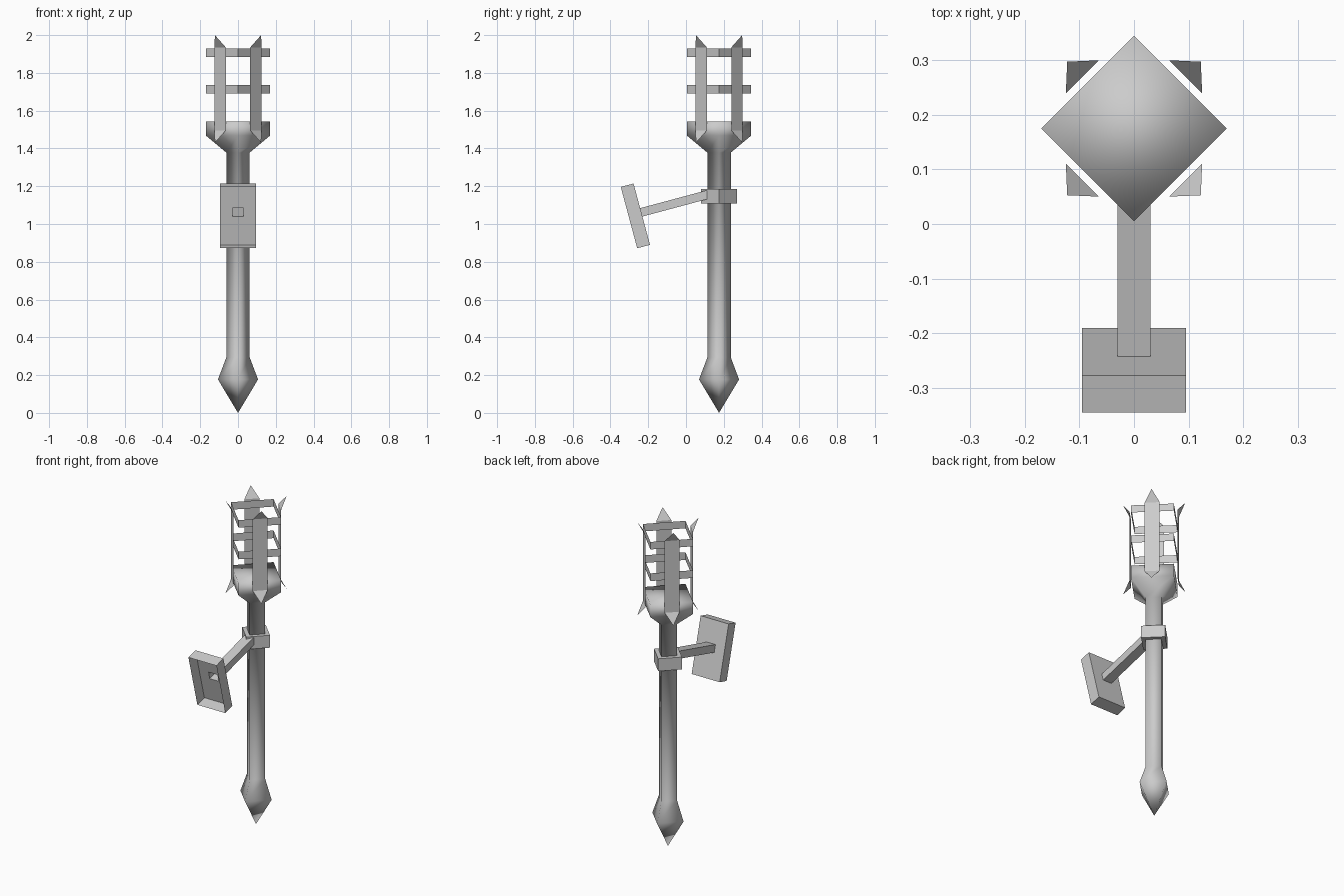
import bpy, bmesh
from math import radians, sin, cos, pi
from mathutils import Matrix, Vector

if "Cube" in bpy.data.objects:
    bpy.data.objects.remove(bpy.data.objects["Cube"])

AXIS_Y = 0.175


def add_mesh(name, bm, smooth=False):
    bmesh.ops.remove_doubles(bm, verts=bm.verts, dist=1e-5)
    bmesh.ops.recalc_face_normals(bm, faces=bm.faces)
    me = bpy.data.meshes.new(name)
    bm.to_mesh(me)
    bm.free()
    for p in me.polygons:
        p.use_smooth = smooth
    ob = bpy.data.objects.new(name, me)
    bpy.context.collection.objects.link(ob)
    return ob


def loft(name, sections, cap_start=False, cap_end=False, smooth=False):
    bm = bmesh.new()
    rings = [[bm.verts.new(p) for p in s] for s in sections]
    for a, b in zip(rings, rings[1:]):
        for i in range(4):
            j = (i + 1) % 4
            bm.faces.new((a[i], a[j], b[j], b[i]))
    if cap_start:
        bm.faces.new(rings[0])
    if cap_end:
        bm.faces.new(rings[-1])
    return add_mesh(name, bm, smooth)


def diamond(r, z):
    return [(r * cos(i * pi / 2), AXIS_Y + r * sin(i * pi / 2), z) for i in range(4)]


def rect(hx, y, hz, zc=0.0):
    return [(-hx, y, zc - hz), (hx, y, zc - hz), (hx, y, zc + hz), (-hx, y, zc + hz)]


# four-sided handle with pointed foot and cup
profile = [(0.0, 0.0), (0.106, 0.177), (0.062, 0.294), (0.062, 1.378),
           (0.17, 1.468), (0.17, 1.543)]
loft("torch_handle", [diamond(r, z) for r, z in profile], cap_end=True, smooth=True)

# thin cage bands
for n, (z0, z1) in enumerate([(1.69, 1.737), (1.884, 1.93)]):
    loft(f"cage_band_{n + 1}", [diamond(0.17, z0), diamond(0.17, z1)])

# pointed slats with flared tips, one per cage side
for k in range(4):
    a = pi / 4 + k * pi / 2
    out, side = Vector((cos(a), sin(a), 0)), Vector((-sin(a), cos(a), 0))
    base = Vector((0, AXIS_Y, 0))
    bm = bmesh.new()

    def pt(d, s, z):
        return bm.verts.new(base + out * d + side * s + Vector((0, 0, z)))
    lo = [pt(0.134, s, 1.495) for s in (-0.0425, 0.0425)]
    hi = [pt(0.134, s, 1.935) for s in (-0.0425, 0.0425)]
    bm.faces.new((lo[0], lo[1], hi[1], hi[0]))
    bm.faces.new((hi[0], hi[1], pt(0.173, 0, 2.0)))
    bm.faces.new((lo[1], lo[0], pt(0.173, 0, 1.43)))
    add_mesh(f"cage_slat_{k + 1}", bm)

# collar around the handle
loft("collar", [diamond(0.095, 1.108), diamond(0.095, 1.184)], True, True)

# hollow wall plate running into the arm, tilted 15 degrees
bracket = loft("wall_bracket", [
    rect(0.095, -0.035, 0.168), rect(0.095, 0.035, 0.168),
    rect(0.03, 0.035, 0.023, 0.01), rect(0.03, 0.41, 0.023, 0.01)], cap_end=True)
bracket.data.transform(Matrix.Translation((0, -0.268, 1.043)) @ Matrix.Rotation(radians(15), 4, 'X'))
